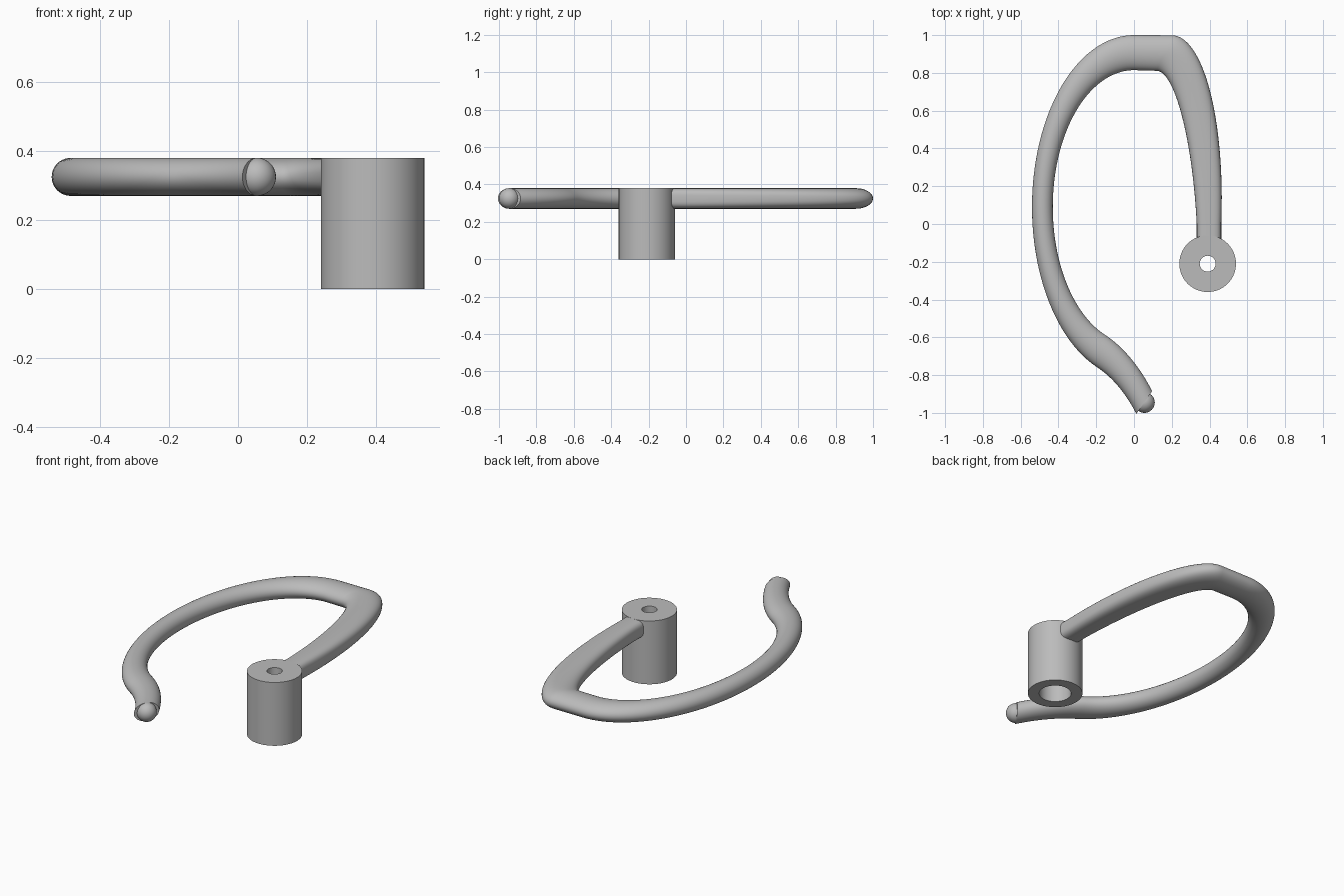
import bpy, bmesh
from math import sin, cos, pi, radians, copysign
from mathutils import Vector

if "Cube" in bpy.data.objects:
    bpy.data.objects.remove(bpy.data.objects["Cube"])

grey = bpy.data.materials.new("plain grey")
grey.use_nodes = True
grey.diffuse_color = (0.5, 0.5, 0.5, 1)
grey.node_tree.nodes["Principled BSDF"].inputs["Base Color"].default_value = (0.5, 0.5, 0.5, 1)

STRETCH = 1.685      # the loop is a ring stretched along y
MID_Y = 0.09
RING = 0.485
TUBE = 0.055
TUBE_Z = 0.325
SIDES = 40


def finish(name, bm):
    bmesh.ops.recalc_face_normals(bm, faces=bm.faces[:])
    mesh = bpy.data.meshes.new(name)
    bm.to_mesh(mesh)
    bm.free()
    mesh.materials.append(grey)
    obj = bpy.data.objects.new(name, mesh)
    bpy.context.collection.objects.link(obj)
    bpy.ops.object.select_all(action='DESELECT')
    obj.select_set(True)
    bpy.context.view_layer.objects.active = obj
    bpy.ops.object.shade_smooth_by_angle(angle=radians(35))
    return obj


def loft(name, rings, cap=True, closed=False):
    """Bridge a list of equal-sized point rings."""
    bm = bmesh.new()
    loops = [[bm.verts.new(p) for p in ring] for ring in rings]
    pairs = list(zip(loops, loops[1:]))
    if closed:
        pairs.append((loops[-1], loops[0]))
    for a, b in pairs:
        n = len(a)
        for i in range(n):
            j = (i + 1) % n
            bm.faces.new((a[i], a[j], b[j], b[i]))
    if cap and not closed:
        bm.faces.new(loops[0])
        bm.faces.new(loops[-1])
    return finish(name, bm)


def section(cx, cy, sx, sy, power=2.0):
    """Oval ring about a centre; (sx, sy) is its half width in plan."""
    ring = []
    for i in range(SIDES):
        a = 2 * pi * i / SIDES
        u = copysign(abs(cos(a)) ** (2 / power), cos(a))
        w = copysign(abs(sin(a)) ** (2 / power), sin(a))
        ring.append((cx + sx * u, cy + sy * u, TUBE_Z + TUBE * w))
    return ring


def stretched_arc(kx, ky, radius, start, end, steps, side):
    out = []
    for i in range(steps + 1):
        a = radians(start + (end - start) * i / steps)
        out.append(section(kx + radius * cos(a), MID_Y + STRETCH * (ky + radius * sin(a)),
                           side * TUBE * cos(a), side * TUBE * STRETCH * sin(a)))
    return out


# Arm: starts inside the socket, flatter there and rounder at the bend
rings = [section(0.397, -0.11, 0.065, 0, 3.2)]
for i in range(33):
    a = pi / 2 * i / 32
    rings.append(section(0.16 + 0.237 * cos(a), 0.905 * sin(a),
                         0.065 * cos(a) + 0.04 * sin(a), 0.094 * sin(a),
                         3.2 - 1.2 * i / 32))

# Main loop, then the reverse-curved tail
JOIN = 248.8
rings += stretched_arc(0, 0, RING, 90, JOIN, 64, 1)
TAIL = 0.581
a = radians(JOIN)
rings += stretched_arc((RING + TAIL) * cos(a), (RING + TAIL) * sin(a), TAIL,
                       JOIN - 180, JOIN - 208, 16, -1)[1:]
loft("hook_tube", rings)

# Rounded tip
bm = bmesh.new()
bmesh.ops.create_uvsphere(bm, u_segments=32, v_segments=20, radius=TUBE)
bmesh.ops.translate(bm, verts=bm.verts[:], vec=Vector((0.055, -0.945, TUBE_Z)))
finish("hook_tip", bm)

# Socket: turned profile with a wide bore below and a small hole on top
profile = [(0.15, 0), (0.15, 0.38), (0.042, 0.38), (0.042, 0.27), (0.088, 0.27), (0.088, 0)]
loft("socket", [[(0.39 + r * cos(2 * pi * i / 64), -0.21 + r * sin(2 * pi * i / 64), z)
                 for i in range(64)] for r, z in profile], closed=True)
